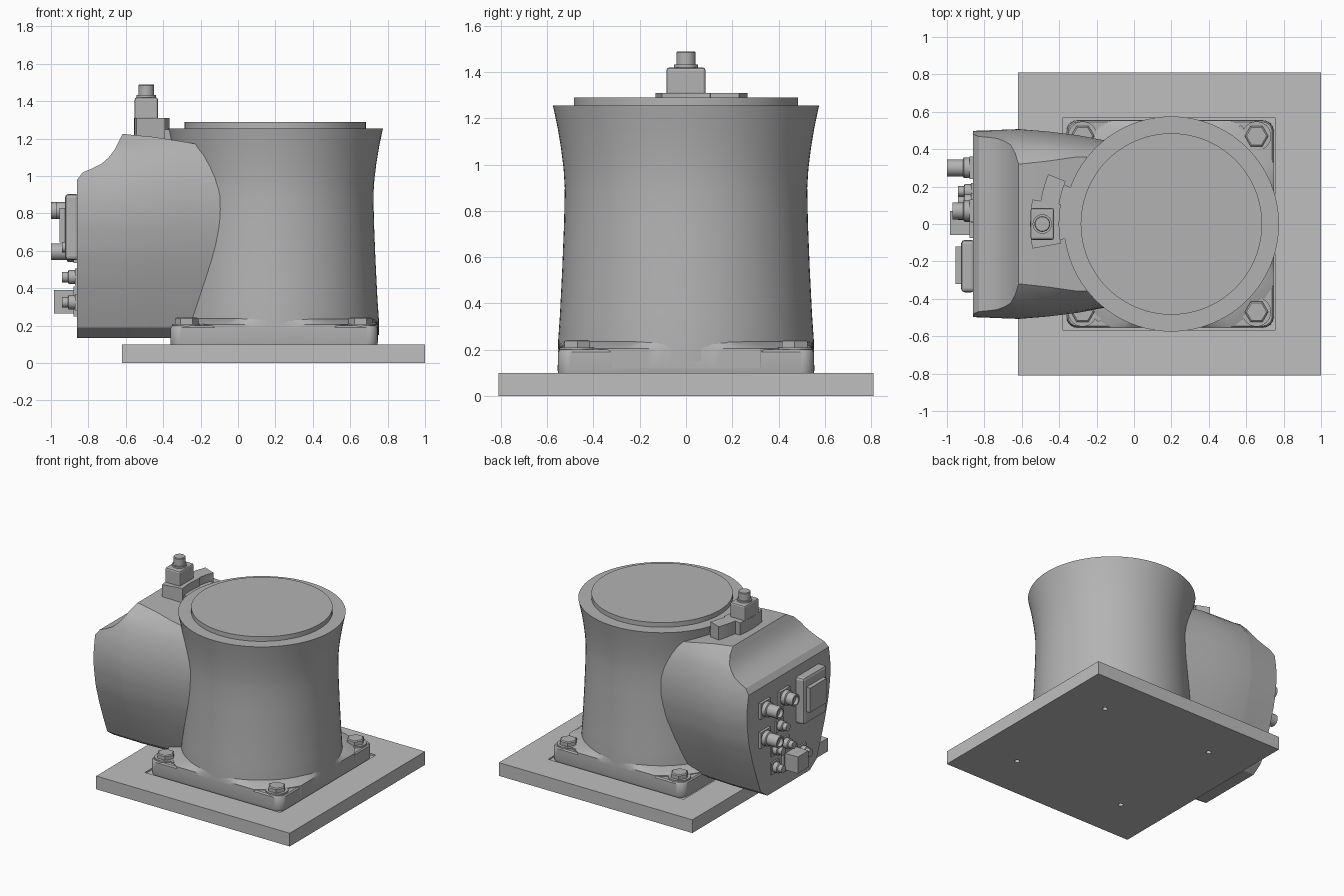
import bpy, bmesh, math
from mathutils import Matrix

cube = bpy.data.objects.get("Cube")
if cube:
    bpy.data.objects.remove(cube, do_unlink=True)

AXIS = 0.2      # x of the column axis
BACK = -0.86    # x of the connector face


def material(name, v):
    m = bpy.data.materials.new(name)
    m.use_nodes = True
    m.diffuse_color = (v, v, v, 1)
    m.node_tree.nodes["Principled BSDF"].inputs["Base Color"].default_value = (v, v, v, 1)
    return m


body_grey = material("body grey", 0.45)
plate_grey = material("plate grey", 0.52)


def finish(name, bm, mat=body_grey, angle=None):
    bmesh.ops.recalc_face_normals(bm, faces=bm.faces[:])
    me = bpy.data.meshes.new(name)
    bm.to_mesh(me)
    bm.free()
    ob = bpy.data.objects.new(name, me)
    bpy.context.collection.objects.link(ob)
    me.materials.append(mat)
    if angle:
        bpy.ops.object.select_all(action='DESELECT')
        ob.select_set(True)
        bpy.context.view_layer.objects.active = ob
        bpy.ops.object.shade_smooth_by_angle(angle=math.radians(angle))
    return ob


def loft(name, rings, mat=body_grey, angle=None):
    """Skin closed rings of equal length and cap both ends."""
    bm = bmesh.new()
    rows = [[bm.verts.new(p) for p in r] for r in rings]
    n = len(rows[0])
    for a, b in zip(rows, rows[1:]):
        for i in range(n):
            j = (i + 1) % n
            bm.faces.new((a[i], a[j], b[j], b[i]))
    bm.faces.new(rows[0])
    bm.faces.new(rows[-1])
    return finish(name, bm, mat, angle)


def box(name, x0, x1, y0, y1, z0, z1, bevel=0, mat=body_grey):
    bm = bmesh.new()
    bmesh.ops.create_cube(bm, size=1)
    for v in bm.verts:
        v.co = ((x0, x1)[v.co.x > 0], (y0, y1)[v.co.y > 0], (z0, z1)[v.co.z > 0])
    if bevel:
        bmesh.ops.bevel(bm, geom=bm.edges[:], offset=bevel, segments=2, affect='EDGES', profile=0.5)
    return finish(name, bm, mat)


def turned(name, centre, profile, sides=32, axis='Z', mat=body_grey):
    """Stack of circles (radius, distance) along +z or -x."""
    rings = []
    for r, h in profile:
        ring = []
        for i in range(sides):
            a = math.tau * i / sides
            u, v = r * math.cos(a), r * math.sin(a)
            x, y, z = (u, v, h) if axis == 'Z' else (-h, u, v)
            ring.append((centre[0] + x, centre[1] + y, centre[2] + z))
        rings.append(ring)
    return loft(name, rings, mat, 30)


def lerp(table, t):
    for (a, va), (b, vb) in zip(table, table[1:]):
        if t <= b:
            return va + (vb - va) * max(0, (t - a) / (b - a))
    return table[-1][1]


# Ground plate with shallow recess and bolt holes
bolts = [(x, y) for x in (-0.275, 0.655) for y in (-0.47, 0.47)]
plate = box("ground_plate", -0.62, 1, -0.81, 0.81, 0, 0.1, mat=plate_grey)
cutters = [box("recess_cutter", -0.38, 0.755, -0.57, 0.57, 0.088, 0.2)]
cutters += [turned("hole_cutter", (x, y, 0), [(0.018, -0.1), (0.018, 0.06)], 16) for x, y in bolts]
for c in cutters:
    mod = plate.modifiers.new("cut", 'BOOLEAN')
    mod.operation, mod.solver, mod.object = 'DIFFERENCE', 'EXACT', c
bpy.context.view_layer.update()
cut_mesh = bpy.data.meshes.new_from_object(plate.evaluated_get(bpy.context.evaluated_depsgraph_get()))
plate.modifiers.clear()
plate.data = cut_mesh
cut_mesh.materials.clear()
cut_mesh.materials.append(plate_grey)
for p in cut_mesh.polygons:
    p.material_index = 0
    p.use_smooth = False
for c in cutters:
    bpy.data.objects.remove(c, do_unlink=True)


# Rounded square foot
def rounded_square(h, r, z):
    pts = []
    for q in range(4):
        cx = (h - r) * (1 if q in (0, 3) else -1)
        cy = (h - r) * (1 if q < 2 else -1)
        for k in range(7):
            a = math.pi / 2 * (q + k / 6)
            pts.append((AXIS - 0.007 + cx + r * math.cos(a), cy + r * math.sin(a), z))
    return pts


loft("foot", [rounded_square(h, r, z) for h, r, z in
              ((0.55, 0.06, 0.088), (0.555, 0.06, 0.11), (0.553, 0.06, 0.19), (0.545, 0.05, 0.2))], angle=35)


# Skirt between column and foot, trimmed to the foot's sides
def trimmed_circle(r, z, limit=0.553, n=96):
    clip = lambda v: max(-limit, min(limit, v))
    return [(AXIS - 0.004 + clip(r * math.cos(math.tau * i / n)),
             clip(r * math.sin(math.tau * i / n)), z) for i in range(n)]


loft("skirt", [trimmed_circle(0.64, 0.12), trimmed_circle(0.64, 0.205), trimmed_circle(0.55, 0.238)], angle=30)

# Waisted column and top disc
turned("column", (AXIS, 0, 0),
       [(0.553, 0.15), (0.553, 0.235), (0.545, 0.35), (0.535, 0.55), (0.527, 0.75), (0.524, 0.9),
        (0.529, 0.98), (0.54, 1.07), (0.555, 1.16), (0.575, 1.255)], 96)
turned("top_disc", (AXIS, 0, 0), [(0.485, 1.24), (0.485, 1.29)], 96)

# Corner bolts
for x, y in bolts:
    turned("bolt_washer", (x, y, 0), [(0.078, 0.19), (0.078, 0.21)])
    turned("bolt_head", (x, y, 0), [(0.063, 0.2), (0.063, 0.237), (0.054, 0.243)], 6)
for x, y in ((0.57, 0.51), (-0.19, -0.505)):
    turned("locating_pin", (x, y, 0), [(0.016, 0.19), (0.016, 0.21)], 16)

# Rear housing: sections along x with a scooped top
TOP = [(-0.86, 0.98), (-0.83, 1.02), (-0.78, 1.04), (-0.73, 1.065), (-0.69, 1.1), (-0.66, 1.14),
       (-0.635, 1.19), (-0.617, 1.225), (-0.46, 1.21), (-0.3, 1.185), (0.0, 1.13)]
SCALE = [(-0.86, 0.98), (-0.6, 1.0), (-0.36, 0.955), (-0.17, 0.89), (0.0, 0.82)]
WIDTH = [(0.13, 0.25), (0.19, 0.34), (0.3, 0.385), (0.45, 0.44), (0.6, 0.485), (0.75, 0.508), (0.87, 0.508),
         (0.98, 0.49), (1.07, 0.46), (1.14, 0.425), (1.19, 0.38), (1.225, 0.32)]
sections = []
for x, top in TOP:
    zs = [0.135, 0.19] + [0.19 + (top - 0.19) * k / 18 for k in range(1, 19)]
    side = [(lerp(WIDTH, z) * lerp(SCALE, x), z) for z in zs]
    sections.append([(x, w, z) for w, z in side] + [(x, -w, z) for w, z in reversed(side)])
loft("rear_housing", sections, angle=28)

# Large round connectors on square flanges
for y, z, reach in ((0.3, 0.815, 0.14), (0.3, 0.595, 0.14), (0.07, 0.815, 0.11)):
    box("connector_flange", BACK - 0.02, BACK + 0.01, y - 0.06, y + 0.06, z - 0.06, z + 0.06)
    turned("round_connector", (BACK, y, z),
           [(0.055, 0), (0.055, 0.05), (0.045, 0.055), (0.045, reach), (0.032, reach),
            (0.032, reach - 0.025)], 24, 'X')

# Small round connectors
for y, z in ((0.175, 0.46), (0.05, 0.46), (-0.15, 0.325), (0.175, 0.325), (0.12, 0.62)):
    box("small_flange", BACK - 0.012, BACK + 0.01, y - 0.045, y + 0.045, z - 0.045, z + 0.045)
    turned("small_connector", (BACK, y, z),
           [(0.038, 0), (0.038, 0.045), (0.028, 0.05), (0.028, 0.08)], 20, 'X')

# Rectangular connectors
box("socket_frame", -0.925, BACK + 0.01, -0.365, -0.085, 0.55, 0.905, 0.02)
box("socket_block", -0.955, -0.9, -0.32, -0.12, 0.645, 0.83)
box("plug_base", -0.88, BACK + 0.01, -0.075, 0.085, 0.25, 0.41)
box("plug_block", -0.985, BACK, -0.06, 0.07, 0.265, 0.39)


# Curved bracket and fitting on top of the housing
def arc_block(name, r0, r1, a0, a1, z0, z1):
    arc = [math.radians(a0 + (a1 - a0) * k / 8) for k in range(9)]
    pts = [(r0, a) for a in arc] + [(r1, a) for a in reversed(arc)]
    loft(name, [[(AXIS + r * math.cos(a), r * math.sin(a), z) for r, a in pts] for z in (z0, z1)])


arc_block("bracket_base", 0.6, 0.755, 170, 190, 1.17, 1.31)
arc_block("bracket_arm", 0.61, 0.71, 158, 170, 1.17, 1.31)
arc_block("bracket_web", 0.54, 0.62, 160, 188, 1.17, 1.25)
box("fitting_block", -0.553, -0.427, -0.085, 0.085, 1.3, 1.42, 0.012)
turned("fitting_collar", (-0.49, 0, 0), [(0.052, 1.41), (0.052, 1.432)], 24)
turned("fitting_post", (-0.49, 0, 0), [(0.042, 1.42), (0.042, 1.485), (0.038, 1.49)], 24)
